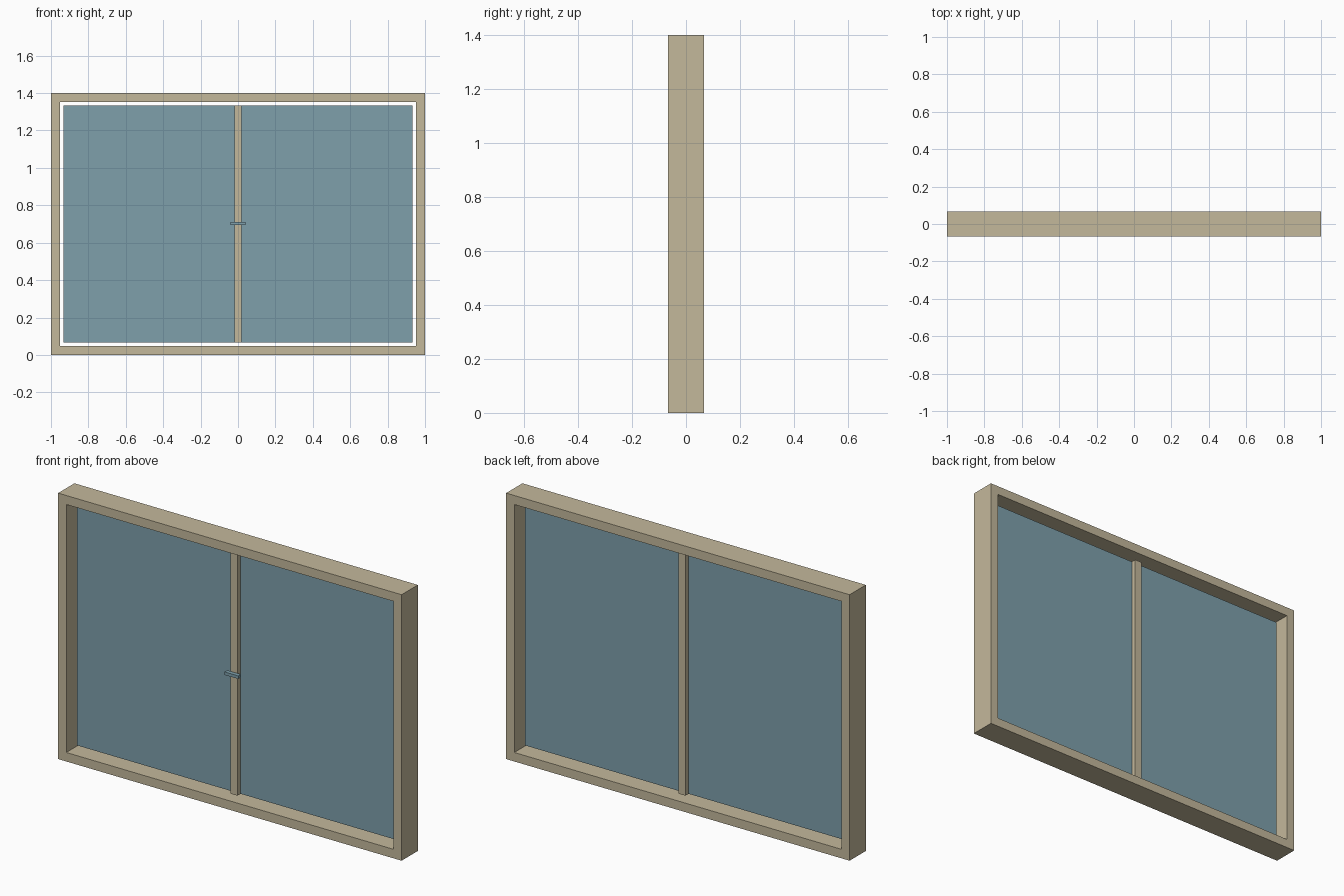
import bpy
import bmesh

default = bpy.data.objects.get("Cube")
if default:
    bpy.data.objects.remove(default, do_unlink=True)

WIDTH, HEIGHT, DEPTH, BORDER = 2.0, 1.4, 0.135, 0.067
MID = HEIGHT / 2


def material(name, rgb):
    mat = bpy.data.materials.new(name)
    mat.use_nodes = True
    color = (*rgb, 1.0)
    mat.diffuse_color = color
    mat.node_tree.nodes["Principled BSDF"].inputs["Base Color"].default_value = color
    return mat


def finish(name, bm, mat):
    mesh = bpy.data.meshes.new(name)
    bm.to_mesh(mesh)
    bm.free()
    mesh.materials.append(mat)
    obj = bpy.data.objects.new(name, mesh)
    bpy.context.collection.objects.link(obj)
    return obj


def box(name, size, center, mat):
    bm = bmesh.new()
    bmesh.ops.create_cube(bm, size=1)
    bmesh.ops.scale(bm, vec=size, verts=bm.verts)
    bmesh.ops.translate(bm, vec=center, verts=bm.verts)
    return finish(name, bm, mat)


tan = material("tan_frame", (0.55, 0.48, 0.33))
blue = material("blue_glass", (0.21, 0.35, 0.41))

# Outer frame: inset the front and back of a block, then bridge the opening
bm = bmesh.new()
bmesh.ops.create_cube(bm, size=1)
bmesh.ops.scale(bm, vec=(WIDTH, DEPTH, HEIGHT), verts=bm.verts)
bmesh.ops.translate(bm, vec=(0, 0, MID), verts=bm.verts)
bm.normal_update()
panels = [f for f in bm.faces if abs(f.normal.y) > 0.9]
bmesh.ops.inset_individual(bm, faces=panels, thickness=BORDER)
rims = [e for f in panels for e in f.edges]
bmesh.ops.delete(bm, geom=panels, context='FACES_ONLY')
bmesh.ops.bridge_loops(bm, edges=rims)
bmesh.ops.recalc_face_normals(bm, faces=bm.faces)
finish("window_frame", bm, tan)

# Glass pane filling the opening
open_w, open_h = WIDTH - 2 * BORDER, HEIGHT - 2 * BORDER
box("glass_pane", (open_w, 0.014, open_h), (0, 0, MID), blue)

# Central upright bar, and the latch on its front
box("center_bar", (0.04, 0.067, open_h), (0, 0, MID), tan)
box("latch", (0.08, 0.022, 0.016), (0, -0.044, MID + 0.003), blue)
